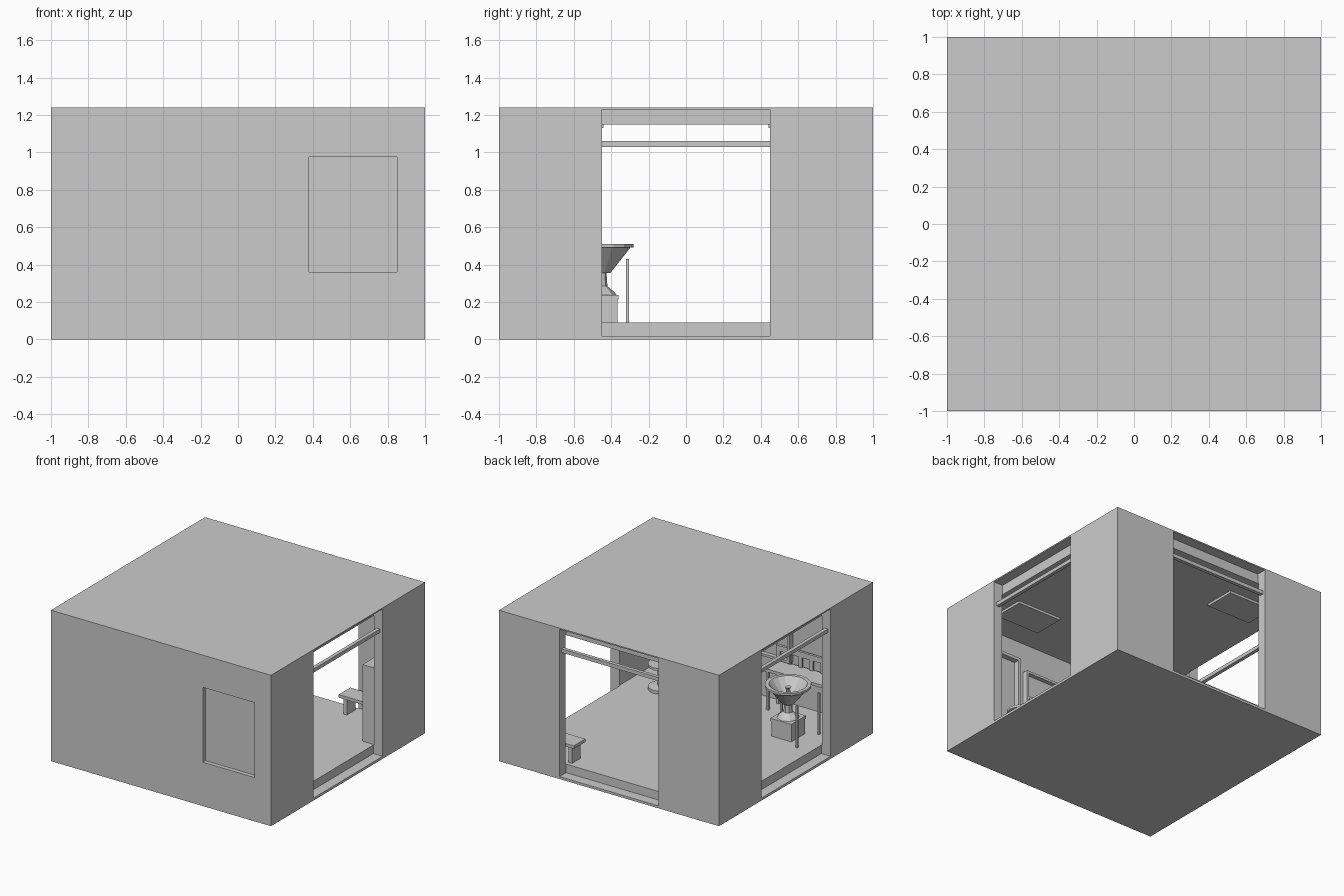
import bpy, bmesh, math
from mathutils import Matrix

if "Cube" in bpy.data.objects:
    bpy.data.objects.remove(bpy.data.objects["Cube"])

def box(name, x0, x1, y0, y1, z0, z1):
    bm = bmesh.new()
    bmesh.ops.create_cube(bm, size=1)
    for v in bm.verts:
        v.co = ((x0 + x1) / 2 + v.co.x * (x1 - x0),
                (y0 + y1) / 2 + v.co.y * (y1 - y0),
                (z0 + z1) / 2 + v.co.z * (z1 - z0))
    me = bpy.data.meshes.new(name)
    bm.to_mesh(me)
    bm.free()
    ob = bpy.data.objects.new(name, me)
    bpy.context.collection.objects.link(ob)
    return ob

def lathe(name, profile, x, y, n=16):
    # spin a list of (radius, height) pairs about a vertical axis
    bm = bmesh.new()
    rings = [[bm.verts.new((x + r * math.cos(2 * math.pi * i / n),
                            y + r * math.sin(2 * math.pi * i / n), z))
              for i in range(n)] for r, z in profile]
    for a, b in zip(rings, rings[1:]):
        for i in range(n):
            j = (i + 1) % n
            bm.faces.new((a[i], a[j], b[j], b[i]))
    bm.faces.new(rings[0][::-1])
    bm.faces.new(rings[-1])
    me = bpy.data.meshes.new(name)
    bm.to_mesh(me)
    bm.free()
    ob = bpy.data.objects.new(name, me)
    bpy.context.collection.objects.link(ob)
    return ob

def cut(target, cutter):
    cutter.hide_render = True
    m = target.modifiers.new("cut", 'BOOLEAN')
    m.operation, m.solver, m.object = 'DIFFERENCE', 'EXACT', cutter
    bpy.context.view_layer.objects.active = target
    bpy.ops.object.modifier_apply(modifier=m.name)
    bpy.data.objects.remove(cutter)

FLOOR, CEIL, IN = 0.09, 1.15, 0.92

# room shell: hollow box, three doorways and a front window
shell = box("room_shell", -1, 1, -1, 1, 0, 1.24)
cut(shell, box("void_cutter", -IN, IN, -IN, IN, FLOOR, CEIL))
for k in range(3):
    c = box("doorway_cutter", IN - 0.005, 1.1, -0.45, 0.45, 0.02, 1.23)
    c.data.transform(Matrix.Rotation(k * math.pi / 2, 4, 'Z'))
    cut(shell, c)
cut(shell, box("window_cutter", 0.38, 0.85, -1.1, -0.9, 0.36, 0.975))

# transom bar across each doorway
for k in range(3):
    b = box("door_transom", 0.945, 0.975, -0.45, 0.45, 1.03, 1.06)
    b.data.transform(Matrix.Rotation(k * math.pi / 2, 4, 'Z'))

# window pane and inner frame
box("window_pane", 0.38, 0.85, -0.965, -0.945, 0.36, 0.975)
for x in (0.355, 0.85):
    box("window_frame_side", x, x + 0.025, -0.92, -0.9, 0.335, 1.0)
for z in (0.335, 0.975):
    box("window_frame_rail", 0.38, 0.85, -0.92, -0.9, z, z + 0.025)

# ceiling light panels
for sx in (-1, 1):
    for sy in (-1, 1):
        x, y = 0.56 * sx, 0.57 * sy
        box("ceiling_panel", x - 0.2, x + 0.2, y - 0.13, y + 0.13, 1.13, 1.152)

# hopper bowl on a plinth
HX, HY = -0.61, -0.455
box("plinth", HX - 0.09, HX + 0.09, HY - 0.088, HY + 0.088, FLOOR, 0.215)
box("plinth_cap", HX - 0.095, HX + 0.095, HY - 0.095, HY + 0.095, 0.215, 0.238)
lathe("bowl_stem", [(0.085, 0.238), (0.07, 0.255), (0.035, 0.285),
                    (0.03, 0.355)], HX, HY, 8)
lathe("hopper_bowl", [(0.05, 0.355), (0.158, 0.492), (0.175, 0.492),
                      (0.175, 0.51), (0.145, 0.51), (0.04, 0.375)], HX, HY)
lathe("bowl_spout", [(0.02, 0.37), (0.015, 0.47), (0.025, 0.485)], HX, HY, 8)
# four posts around the bowl
for sx in (-1, 1):
    for sy in (-1, 1):
        x, y = HX - 0.01 + 0.17 * sx, HY + 0.143 * sy
        box("post", x - 0.008, x + 0.008, y - 0.008, y + 0.008, FLOOR, 0.43)

# counter with slatted back against the front wall
box("counter_top", -0.85, -0.2, -0.9, -0.72, 0.405, 0.43)
box("back_rail", -0.85, -0.2, -0.9, -0.88, 0.515, 0.56)
for i in range(7):
    x = -0.82 + i * 0.1
    box("back_slat", x - 0.015, x + 0.015, -0.897, -0.883, 0.43, 0.515)
for x in (-0.83, -0.24):
    for y in (-0.88, -0.745):
        box("counter_leg", x, x + 0.02, y, y + 0.02, FLOOR, 0.405)

# wall shelf unit between counter and window
box("shelf_back", -0.33, 0.32, -0.92, -0.905, 0.46, 0.9)
for x in (-0.33, 0.3):
    box("shelf_side", x, x + 0.02, -0.92, -0.87, 0.46, 0.9)
for z in (0.44, 0.66, 0.88):
    box("shelf_board", -0.33, 0.32, -0.92, -0.87, z, z + 0.02)

# round stool by the window
lathe("stool", [(0.1, FLOOR), (0.1, 0.115), (0.03, 0.125), (0.03, 0.27),
                (0.1, 0.28), (0.1, 0.3)], 0.63, -0.58)

# bench along the back wall and tall cabinet by the right doorway
box("bench_seat", 0.39, 0.8, 0.75, 0.9, 0.225, 0.25)
for x in (0.42, 0.74):
    box("bench_leg", x, x + 0.03, 0.77, 0.88, FLOOR, 0.225)
box("cabinet", 0.81, IN, 0.46, 0.88, FLOOR, 0.72)
